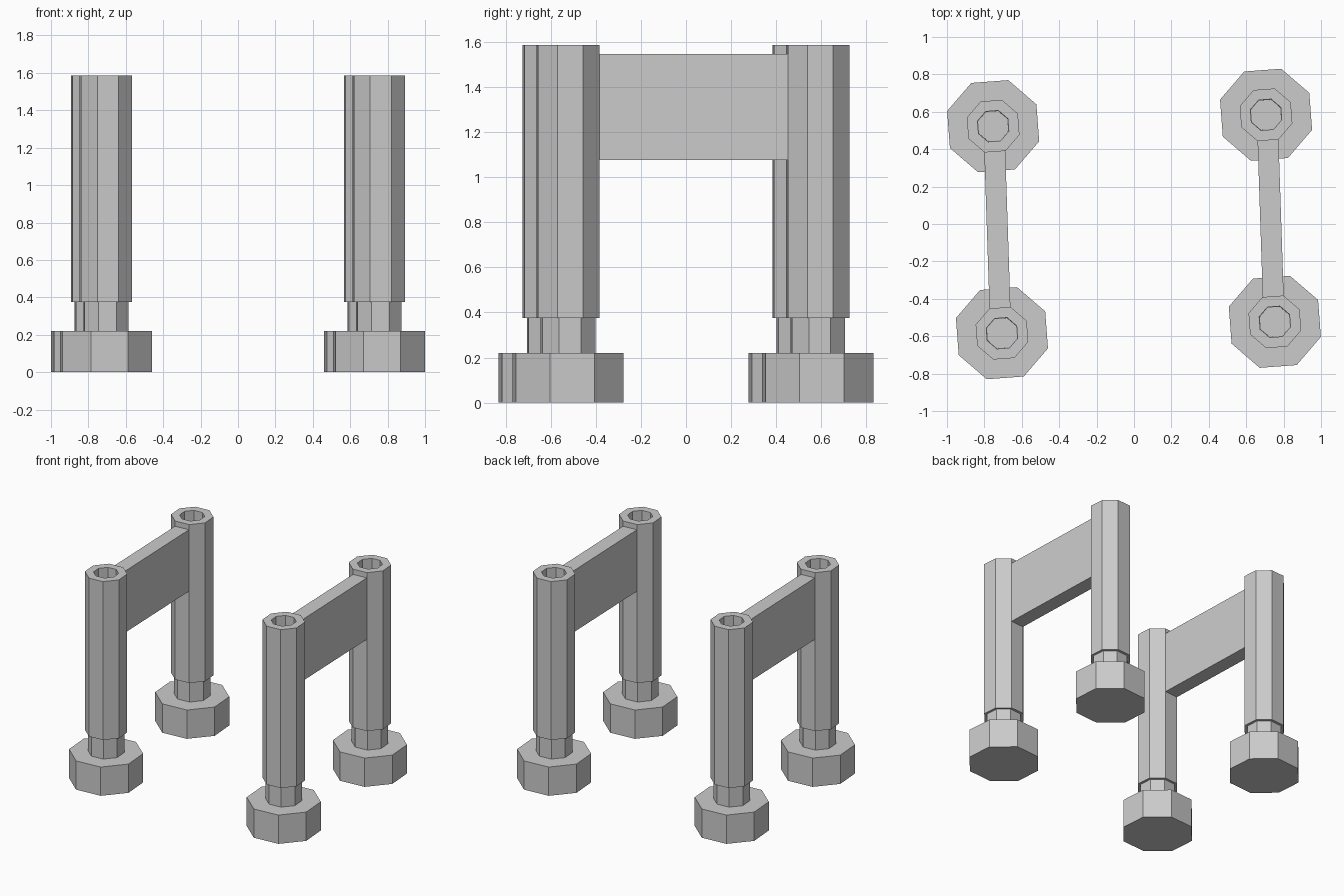
import bpy, bmesh
from math import radians, cos, sin, pi
from mathutils import Matrix

if "Cube" in bpy.data.objects:
    bpy.data.objects.remove(bpy.data.objects["Cube"])

SIDES = 8
PHASE = radians(26.8)


def make_object(name, bm):
    bmesh.ops.recalc_face_normals(bm, faces=bm.faces)
    me = bpy.data.meshes.new(name)
    bm.to_mesh(me)
    bm.free()
    ob = bpy.data.objects.new(name, me)
    bpy.context.collection.objects.link(ob)
    return ob


def turned(name, profile, x, y):
    """Eight-sided turned solid; the first and last rings are capped."""
    bm = bmesh.new()
    rings = [[bm.verts.new((r * cos(PHASE + 2 * pi * i / SIDES),
                            r * sin(PHASE + 2 * pi * i / SIDES), z))
              for i in range(SIDES)] for r, z in profile]
    for a, b in zip(rings, rings[1:]):
        for i in range(SIDES):
            j = (i + 1) % SIDES
            bm.faces.new((a[i], a[j], b[j], b[i]))
    bm.faces.new(rings[0])
    bm.faces.new(rings[-1])
    ob = make_object(name, bm)
    ob.location = (x, y, 0)
    return ob


# Wide foot, narrow neck, post with a socket sunk from the top
LEG = [(0.259, 0), (0.259, 0.22), (0.1275, 0.22), (0.1275, 0.375),
       (0.148, 0.375), (0.148, 1.585), (0.088, 1.585), (0.085, 0.375)]

# The two side frames are half-turn copies of each other
for side, s in (("left", 1), ("right", -1)):
    turned(f"back_leg_{side}" if s > 0 else f"front_leg_{side}",
           LEG, -0.753 * s, 0.523 * s)
    turned(f"front_leg_{side}" if s > 0 else f"back_leg_{side}",
           LEG, -0.706 * s, -0.584 * s)

    # Flat rail joining the two posts
    bm = bmesh.new()
    bmesh.ops.create_cube(bm, size=1, matrix=Matrix.Diagonal((0.112, 0.86, 0.47, 1)))
    rail = make_object(f"rail_{side}", bm)
    rail.location = (-0.7305 * s, -0.03 * s, 1.31)
    rail.rotation_euler.z = radians(1.9)
